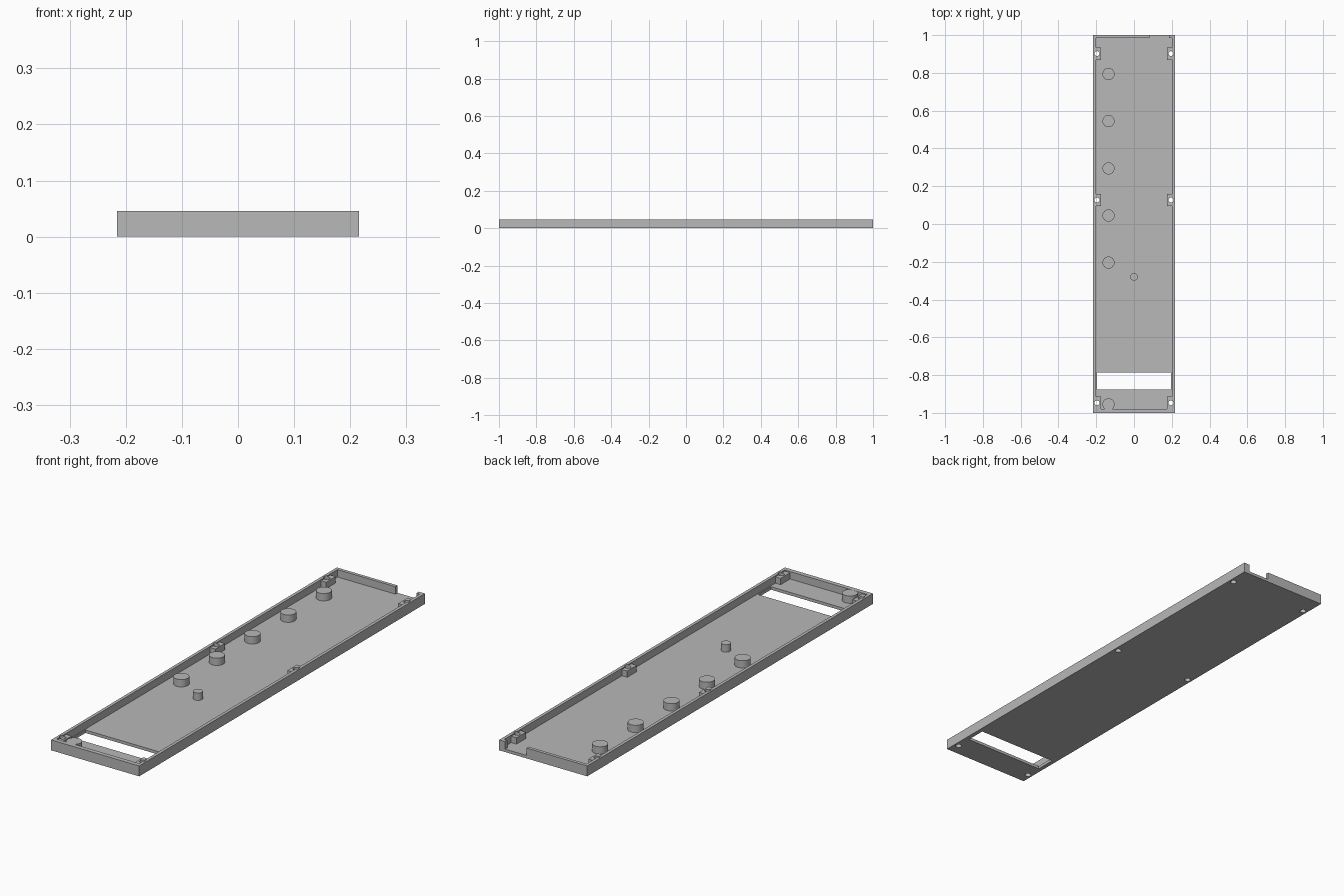
import bpy
import bmesh
from mathutils import Matrix, Vector

cube = bpy.data.objects.get("Cube")
if cube:
    bpy.data.objects.remove(cube, do_unlink=True)

HALF_W, HALF_L, TOP = 0.216, 1.0, 0.046
FLOOR = 0.013          # floor thickness
IN_X = 0.202           # inner face of side walls
HOLE_X = 0.196
MOUNT_Y = (0.902, 0.127, -0.947)

grey = bpy.data.materials.new("grey_plastic")
grey.use_nodes = True
colour = (0.48, 0.48, 0.48, 1)
grey.diffuse_color = colour
grey.node_tree.nodes["Principled BSDF"].inputs["Base Color"].default_value = colour


def finish(name, bm):
    mesh = bpy.data.meshes.new(name)
    bm.to_mesh(mesh)
    bm.free()
    mesh.materials.append(grey)
    obj = bpy.data.objects.new(name, mesh)
    bpy.context.scene.collection.objects.link(obj)
    return obj


def box(name, low, high):
    low, high = Vector(low), Vector(high)
    bm = bmesh.new()
    bmesh.ops.create_cube(bm, size=1, matrix=Matrix.Translation((low + high) / 2)
                          @ Matrix.Diagonal((*(high - low), 1)))
    return finish(name, bm)


def cylinders(name, centres, radius, z0, z1):
    bm = bmesh.new()
    for x, y in centres:
        bmesh.ops.create_cone(bm, cap_ends=True, segments=32, radius1=radius, radius2=radius,
                              depth=z1 - z0, matrix=Matrix.Translation((x, y, (z0 + z1) / 2)))
    return finish(name, bm)


def select_only(obj):
    bpy.ops.object.select_all(action='DESELECT')
    obj.select_set(True)
    bpy.context.view_layer.objects.active = obj


def cut(target, cutter):
    mod = target.modifiers.new("cut", 'BOOLEAN')
    mod.operation, mod.solver, mod.object = 'DIFFERENCE', 'EXACT', cutter
    select_only(target)
    bpy.ops.object.modifier_apply(modifier=mod.name)


def smooth(obj):
    select_only(obj)
    bpy.ops.object.shade_smooth_by_angle(angle=0.6)


# Shallow tray with a cable gap in the back wall and a slot in the floor
tray = box("tray", (-HALF_W, -HALF_L, 0), (HALF_W, HALF_L, TOP))
cutters = [
    box("cavity_cutter", (-IN_X, -0.98, FLOOR), (IN_X, 0.985, 0.1)),
    box("back_gap_cutter", (0.082, 0.95, FLOOR), (0.186, 1.1, 0.1)),
    box("slot_cutter", (-0.197, -0.876, -0.1), (0.197, -0.786, 0.1)),
]
holes = cylinders("screw_hole_cutter",
                  [(s * HOLE_X, y) for s in (-1, 1) for y in MOUNT_Y], 0.013, -0.1, 0.1)
for cutter in cutters + [holes]:
    cut(tray, cutter)
smooth(tray)

# Screw bosses along both side walls
for side, sign in (("left", 1), ("right", -1)):
    for place, y in zip(("back", "middle", "front"), MOUNT_Y):
        xs = sorted((sign * 0.176, sign * 0.209))
        boss = box(f"{side}_{place}_screw_boss",
                   (xs[0], y - 0.033, 0.006), (xs[1], y + 0.033, 0.041))
        cut(boss, holes)
        smooth(boss)

for cutter in cutters + [holes]:
    bpy.data.objects.remove(cutter, do_unlink=True)

# Round support pegs and the small centre peg
for i, y in enumerate((0.794, 0.545, 0.294, 0.045, -0.204, -0.955)):
    smooth(cylinders(f"support_peg_{i + 1}", [(-0.135, y)], 0.032, 0.006, 0.0455))
smooth(cylinders("centre_peg", [(0, -0.28)], 0.02, 0.006, 0.0455))
